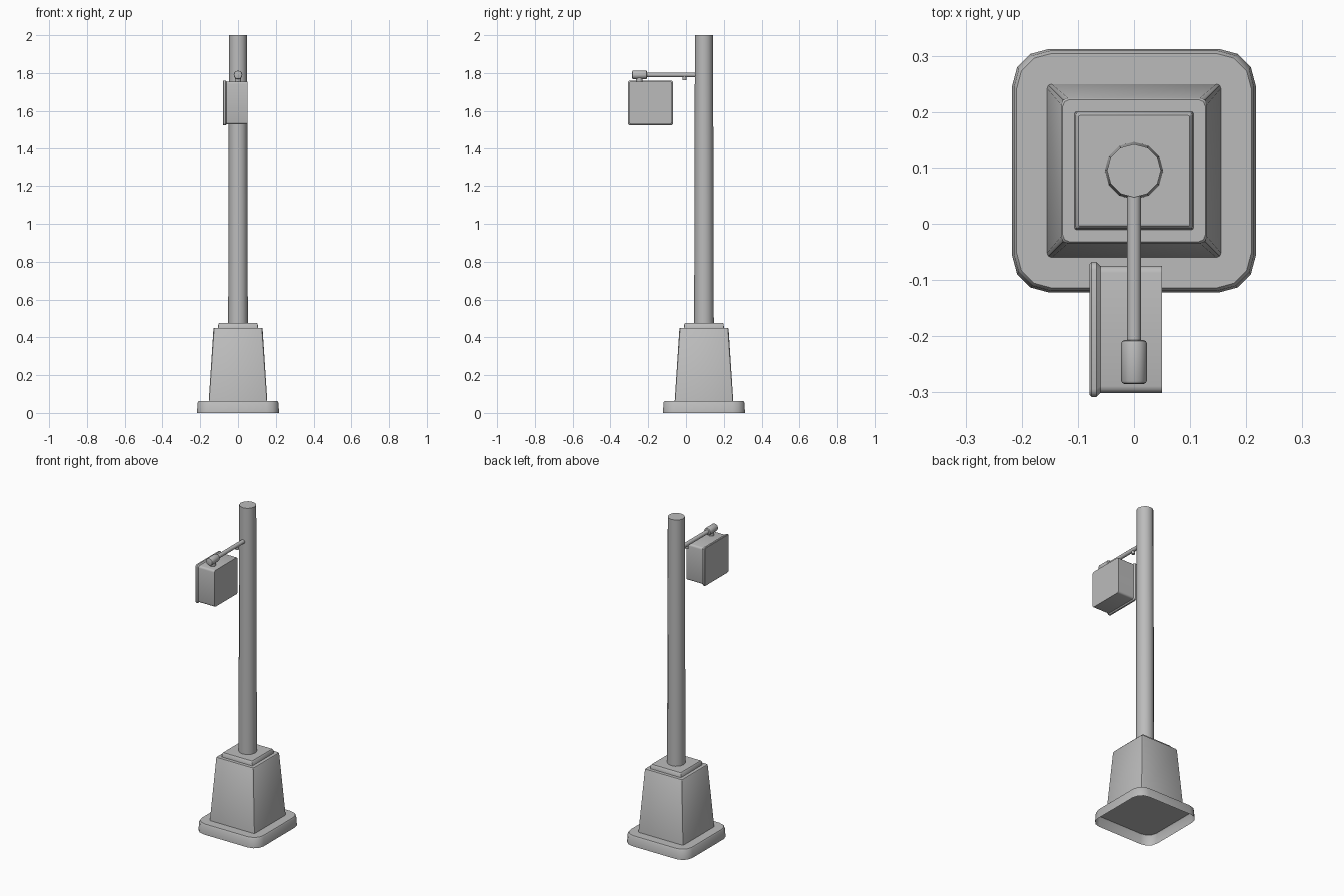
import bpy, bmesh, math
from mathutils import Matrix, Vector

cube = bpy.data.objects.get("Cube")
if cube:
    bpy.data.objects.remove(cube, do_unlink=True)

grey = bpy.data.materials.new("plain grey")
grey.use_nodes = True
colour = (0.5, 0.5, 0.5, 1)
grey.diffuse_color = colour
grey.node_tree.nodes["Principled BSDF"].inputs["Base Color"].default_value = colour

POST_Y = 0.095


def finish(name, bm, smooth=True):
    bmesh.ops.recalc_face_normals(bm, faces=bm.faces)
    mesh = bpy.data.meshes.new(name)
    bm.to_mesh(mesh)
    bm.free()
    mesh.materials.append(grey)
    ob = bpy.data.objects.new(name, mesh)
    bpy.context.collection.objects.link(ob)
    if smooth:
        bpy.ops.object.select_all(action='DESELECT')
        ob.select_set(True)
        bpy.context.view_layer.objects.active = ob
        bpy.ops.object.shade_smooth_by_angle(angle=math.radians(35))
    return ob


def outline(half_a, half_b, corner, steps):
    """Rounded rectangle, counter-clockwise."""
    points = []
    for k, (sa, sb) in enumerate([(1, 1), (-1, 1), (-1, -1), (1, -1)]):
        for i in range(steps + 1):
            t = math.pi / 2 * (k + i / steps)
            points.append((sa * (half_a - corner) + corner * math.cos(t),
                           sb * (half_b - corner) + corner * math.sin(t)))
    return points


def loft(name, rings, place, steps, open_start=False):
    """Bridge rounded-rectangle rings (half_a, half_b, corner, height)."""
    bm = bmesh.new()
    loops = [[bm.verts.new(place(a, b, h)) for a, b in outline(ha, hb, c, steps)]
             for ha, hb, c, h in rings]
    for low, high in zip(loops, loops[1:]):
        for i in range(len(low)):
            j = (i + 1) % len(low)
            bm.faces.new((low[i], low[j], high[j], high[i]))
    bm.faces.new(loops[-1])
    if not open_start:
        bm.faces.new(loops[0][::-1])
    return finish(name, bm)


def rod(name, start, end, r1, r2, sides=12, bevel=0):
    """Cylinder or cone between two points, with optional rounded rims."""
    start, end = Vector(start), Vector(end)
    axis = end - start
    bm = bmesh.new()
    turn = axis.to_track_quat('Z', 'Y').to_matrix().to_4x4()
    bmesh.ops.create_cone(bm, cap_ends=True, segments=sides, radius1=r1, radius2=r2,
                          depth=axis.length,
                          matrix=Matrix.Translation((start + end) / 2) @ turn)
    if bevel:
        rims = [e for e in bm.edges if any(len(f.verts) > 4 for f in e.link_faces)]
        bmesh.ops.bevel(bm, geom=rims, offset=bevel, segments=2, profile=0.5,
                        affect='EDGES')
    return finish(name, bm)


def upright(a, b, h):
    return (a, POST_Y + b, h)


# Base: hollow foot slab, tapered pedestal and cap
loft("foot_slab", [(0.217, 0.217, 0.065, 0), (0.214, 0.214, 0.065, 0.055),
                   (0.209, 0.209, 0.062, 0.062)], upright, 3, open_start=True)
loft("pedestal", [(0.155, 0.155, 0.008, 0.061), (0.13, 0.13, 0.012, 0.446),
                  (0.127, 0.127, 0.012, 0.45)], upright, 2)
loft("pedestal_cap", [(0.106, 0.106, 0.004, 0.449), (0.104, 0.104, 0.004, 0.47),
                      (0.099, 0.099, 0.003, 0.476)], upright, 2)

# Post
rod("post", (0, POST_Y, 0.47), (0, POST_Y, 2), 0.052, 0.048)

# Bracket arm with thick end and hangers
rod("arm", (0, POST_Y - 0.03, 1.79), (0, -0.22, 1.79), 0.0125, 0.0125)
rod("arm_end", (0, -0.207, 1.79), (0, -0.285, 1.79), 0.023, 0.023, bevel=0.006)
rod("arm_stud", (0, -0.008, 1.763), (0, -0.008, 1.787), 0.01, 0.01)
rod("sign_hanger", (0, -0.247, 1.748), (0, -0.247, 1.78), 0.017, 0.017, bevel=0.003)


# Hanging sign box with a rimmed face
def sideways(a, b, h):
    return (h, -0.188 + a, 1.642 + b)


loft("sign_box", [(0.113, 0.113, 0.012, -0.066), (0.113, 0.113, 0.012, 0.05)],
     sideways, 3)
loft("sign_face", [(0.117, 0.116, 0.012, -0.079), (0.12, 0.119, 0.014, -0.076),
                   (0.12, 0.119, 0.014, -0.067), (0.113, 0.113, 0.012, -0.06)],
     sideways, 3)
